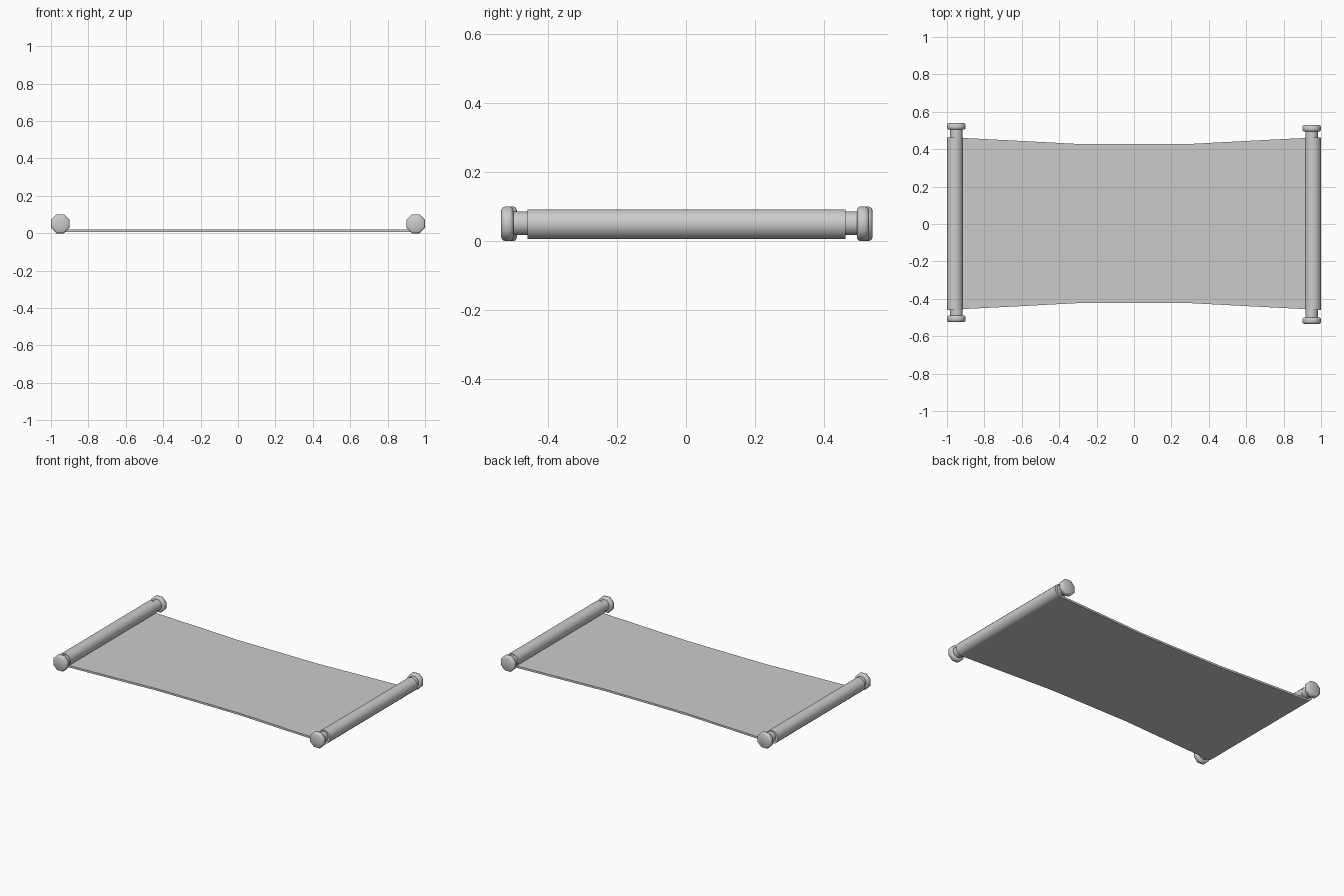
import bpy, bmesh, math

if "Cube" in bpy.data.objects:
    bpy.data.objects.remove(bpy.data.objects["Cube"])


def finish(name, bm, angle=35):
    bmesh.ops.recalc_face_normals(bm, faces=bm.faces)
    me = bpy.data.meshes.new(name)
    bm.to_mesh(me)
    bm.free()
    ob = bpy.data.objects.new(name, me)
    bpy.context.collection.objects.link(ob)
    bpy.ops.object.select_all(action='DESELECT')
    ob.select_set(True)
    bpy.context.view_layer.objects.active = ob
    bpy.ops.object.shade_smooth_by_angle(angle=math.radians(angle))
    return ob


def turned(name, x, z, profile, sides, angle=35):
    """Closed turned solid along y; profile is (y, flat-to-flat radius)."""
    bm = bmesh.new()
    rings = []
    for y, r in profile:
        c = r / math.cos(math.pi / sides)
        rings.append([bm.verts.new((x + c * math.cos((i + 0.5) * math.tau / sides), y,
                                    z + c * math.sin((i + 0.5) * math.tau / sides)))
                      for i in range(sides)])
    for a, b in zip(rings, rings[1:]):
        for i in range(sides):
            j = (i + 1) % sides
            bm.faces.new((a[i], a[j], b[j], b[i]))
    bm.faces.new(rings[0])
    bm.faces.new(rings[-1])
    return finish(name, bm, angle)


# Unrolled sheet with gently waisted long edges
bm = bmesh.new()
T, B = 0.019, 0.006
stations = [(-0.955, 0.462), (-0.62, 0.445), (-0.3, 0.428), (0, 0.427),
            (0.3, 0.428), (0.62, 0.445), (0.955, 0.462)]
rows = [[bm.verts.new(p) for p in ((x, -w + 0.005, B), (x, w, B), (x, w, T), (x, -w + 0.005, T))]
        for x, w in stations]
for a, b in zip(rows, rows[1:]):
    for i in range(4):
        j = (i + 1) % 4
        bm.faces.new((a[i], a[j], b[j], b[i]))
bm.faces.new(rows[0])
bm.faces.new(rows[-1])
finish("sheet", bm)

# Rolled ends, inner rods and knobs; each rod is slid slightly off centre
for side, s, shift in (("left", -1, 0.0075), ("right", 1, -0.0025)):
    turned(side + "_roll", s * 0.957, 0.049, [(-0.459, 0.043), (0.462, 0.043)], 16)
    cx = s * 0.95
    turned(side + "_rod", cx, 0.051, [(-0.51 + shift, 0.034), (0.51 + shift, 0.034)], 12)
    for end, e in (("front", -1), ("back", 1)):
        prof = [(0.497, 0.040), (0.500, 0.047), (0.506, 0.05),
                (0.520, 0.05), (0.528, 0.047), (0.532, 0.040)]
        turned(f"{side}_{end}_knob", cx, 0.05,
               [(e * y + shift, r) for y, r in prof], 8, 50)
